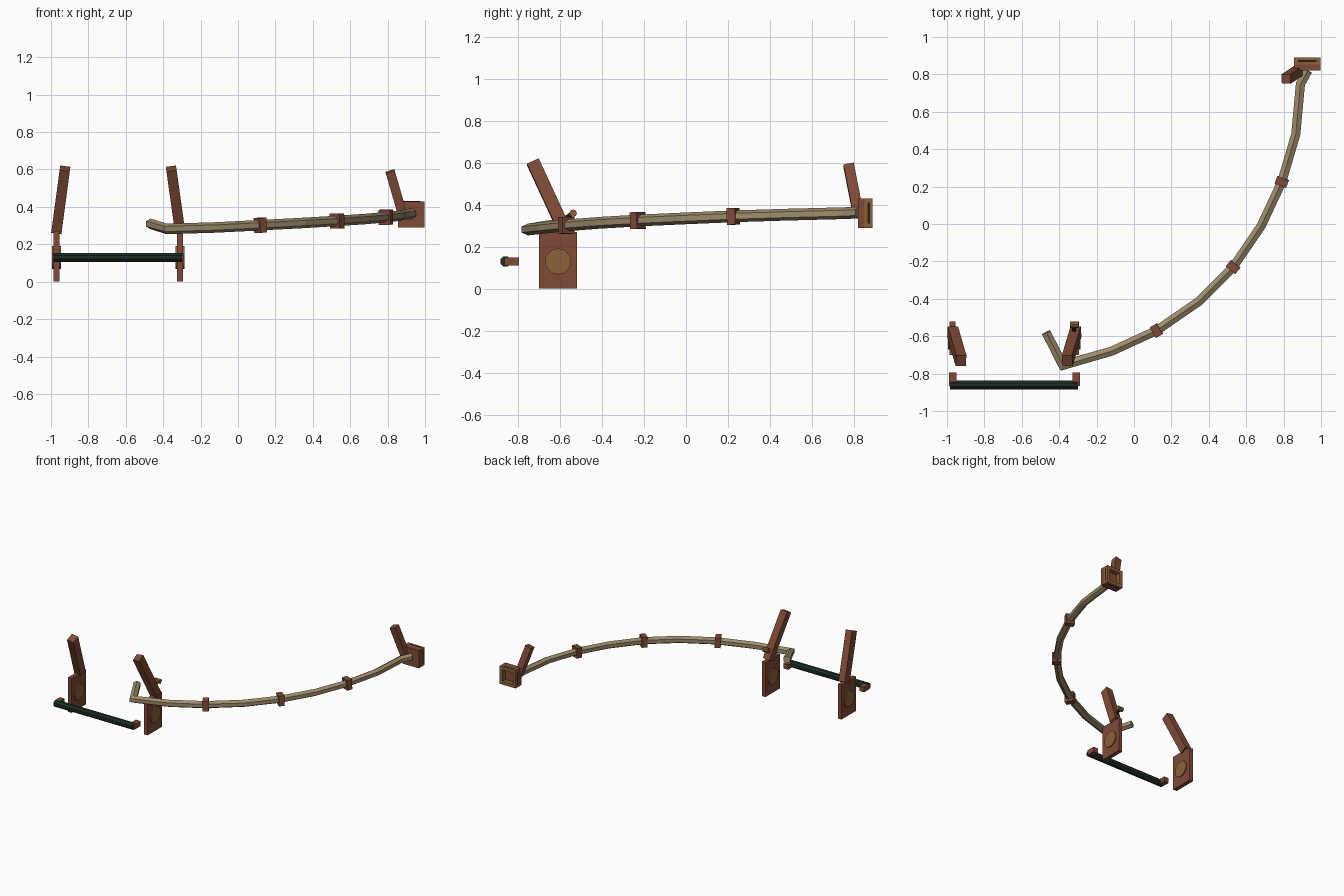
import bpy
import bmesh
from math import pi
from mathutils import Vector, Matrix

cube = bpy.data.objects.get("Cube")
if cube:
    bpy.data.objects.remove(cube, do_unlink=True)


def material(name, rgb):
    m = bpy.data.materials.new(name)
    m.use_nodes = True
    m.diffuse_color = (*rgb, 1)
    m.node_tree.nodes["Principled BSDF"].inputs["Base Color"].default_value = (*rgb, 1)
    return m


RED = material("red brown wood", (0.22, 0.07, 0.04))
TAN = material("pale tan wood", (0.34, 0.26, 0.15))
GOLD = material("golden wood", (0.27, 0.12, 0.04))
GREEN = material("dark green", (0.012, 0.027, 0.017))
DARK = material("dark gap", (0.02, 0.013, 0.008))


def finish(name, bm, mat):
    bmesh.ops.recalc_face_normals(bm, faces=bm.faces)
    mesh = bpy.data.meshes.new(name)
    bm.to_mesh(mesh)
    bm.free()
    mesh.materials.append(mat)
    ob = bpy.data.objects.new(name, mesh)
    bpy.context.collection.objects.link(ob)
    return ob


def frame(origin, axis):
    # local z along the axis, local y kept as upright as possible
    z = Vector(axis).normalized()
    up = Vector((0, 0, 1)) if abs(z.z) < 0.75 else Vector((0, 1, 0))
    x = up.cross(z).normalized()
    y = z.cross(x)
    return Matrix.Translation(origin) @ Matrix((x, y, z)).transposed().to_4x4()


def box(name, lo, hi, mat):
    lo, hi = Vector(lo), Vector(hi)
    bm = bmesh.new()
    m = Matrix.Translation((lo + hi) / 2) @ Matrix.Diagonal((*(hi - lo), 1))
    bmesh.ops.create_cube(bm, size=1, matrix=m)
    return finish(name, bm, mat)


def bar(name, a, b, width, depth, mat):
    a, b = Vector(a), Vector(b)
    bm = bmesh.new()
    m = frame((a + b) / 2, b - a) @ Matrix.Diagonal((width, depth, (b - a).length, 1))
    bmesh.ops.create_cube(bm, size=1, matrix=m)
    return finish(name, bm, mat)


def rod(name, a, b, radius, sides, mat, turn=0):
    a, b = Vector(a), Vector(b)
    bm = bmesh.new()
    m = frame((a + b) / 2, b - a) @ Matrix.Rotation(turn, 4, "Z")
    bmesh.ops.create_cone(bm, cap_ends=True, segments=sides, radius1=radius,
                          radius2=radius, depth=(b - a).length, matrix=m)
    return finish(name, bm, mat)


def tube(name, path, radius, sides, mat):
    # mitred tube with an edge running along its top
    pts = [Vector(p) for p in path]
    bm = bmesh.new()
    rings = []
    for i, p in enumerate(pts):
        before = (p - pts[i - 1]).normalized() if i else Vector()
        after = (pts[i + 1] - p).normalized() if i + 1 < len(pts) else Vector()
        tangent = (before + after).normalized()
        stretch = 1 / max(0.6, tangent.dot(after if i == 0 else before))
        m = frame(p, tangent) @ Matrix.Diagonal((stretch, 1, 1, 1))
        ring = [bm.verts.new(m @ (Matrix.Rotation(2 * pi * k / sides, 4, "Z")
                                  @ Vector((0, radius, 0)))) for k in range(sides)]
        rings.append(ring)
    for r, s in zip(rings, rings[1:]):
        for k in range(sides):
            n = (k + 1) % sides
            bm.faces.new((r[k], r[n], s[n], s[k]))
    bm.faces.new(rings[0])
    bm.faces.new(rings[-1])
    return finish(name, bm, mat)


# Two upright side plates, with discs, leaning arms and pole brackets
for side, x, lean in (("right", -0.97, 0.045), ("left", -0.31, -0.047)):
    box(side + "_plate", (x - 0.016, -0.70, 0), (x + 0.016, -0.52, 0.27), RED)
    rod(side + "_disc", (x - 0.024, -0.61, 0.13), (x + 0.024, -0.61, 0.13),
        0.062, 16, GOLD)
    bar(side + "_arm", (x, -0.575, 0.27), (x + lean, -0.73, 0.605), 0.055, 0.062, RED)
    box(side + "_bracket", (x - 0.02, -0.865, 0.11), (x + 0.02, -0.795, 0.15), RED)

# Front pole
rod("front_pole", (-0.985, -0.86, 0.13), (-0.30, -0.86, 0.13), 0.026, 8, GREEN, pi / 8)

# Small knob behind the left arm
rod("knob_stem", (-0.32, -0.60, 0.315), (-0.32, -0.54, 0.36), 0.011, 8, DARK)
rod("knob", (-0.343, -0.538, 0.36), (-0.297, -0.538, 0.36), 0.018, 8, GOLD)

# Long curved rail with a hooked start
path = [(-0.47, -0.58, 0.31), (-0.38, -0.755, 0.282), (-0.12, -0.68, 0.29),
        (0.12, -0.57, 0.302), (0.345, -0.415, 0.314), (0.53, -0.23, 0.325),
        (0.68, -0.01, 0.335), (0.79, 0.225, 0.345), (0.865, 0.48, 0.353),
        (0.89, 0.75, 0.36), (0.93, 0.82, 0.363)]
tube("curved_rail", path, 0.028, 6, TAN)

# Square bands around the rail
for n, i in enumerate((3, 5, 7)):
    p = Vector(path[i])
    d = (Vector(path[i + 1]) - Vector(path[i - 1])).normalized() * 0.021
    bar("rail_band_%d" % (n + 1), p - d, p + d, 0.066, 0.08, RED)

# End block: face plate, open golden frame and dark slots on its outside
box("end_plate", (0.856, 0.82, 0.29), (0.996, 0.852, 0.43), RED)
cx, cz, half, thick = 0.926, 0.36, 0.07, 0.024
for s in (-1, 1):
    tag = "upper" if s > 0 else "lower"
    z = cz + s * (half - thick / 2)
    box(tag + "_frame_rail", (cx - half, 0.852, z - thick / 2),
        (cx + half, 0.89, z + thick / 2), GOLD)
    z = cz + s * half
    box(tag + "_slot", (cx - 0.05, 0.866, z - 0.001), (cx + 0.05, 0.876, z + 0.001), DARK)
    tag = "left" if s > 0 else "right"
    x = cx + s * (half - thick / 2)
    box(tag + "_frame_post", (x - thick / 2, 0.852, cz - half + thick),
        (x + thick / 2, 0.89, cz + half - thick), GOLD)
    x = cx + s * half
    box(tag + "_slot", (x - 0.001, 0.864, cz - 0.05), (x + 0.001, 0.876, cz + 0.05), DARK)

# Leaning arm at the end block
bar("end_arm", (0.88, 0.82, 0.36), (0.813, 0.775, 0.59), 0.05, 0.05, RED)
